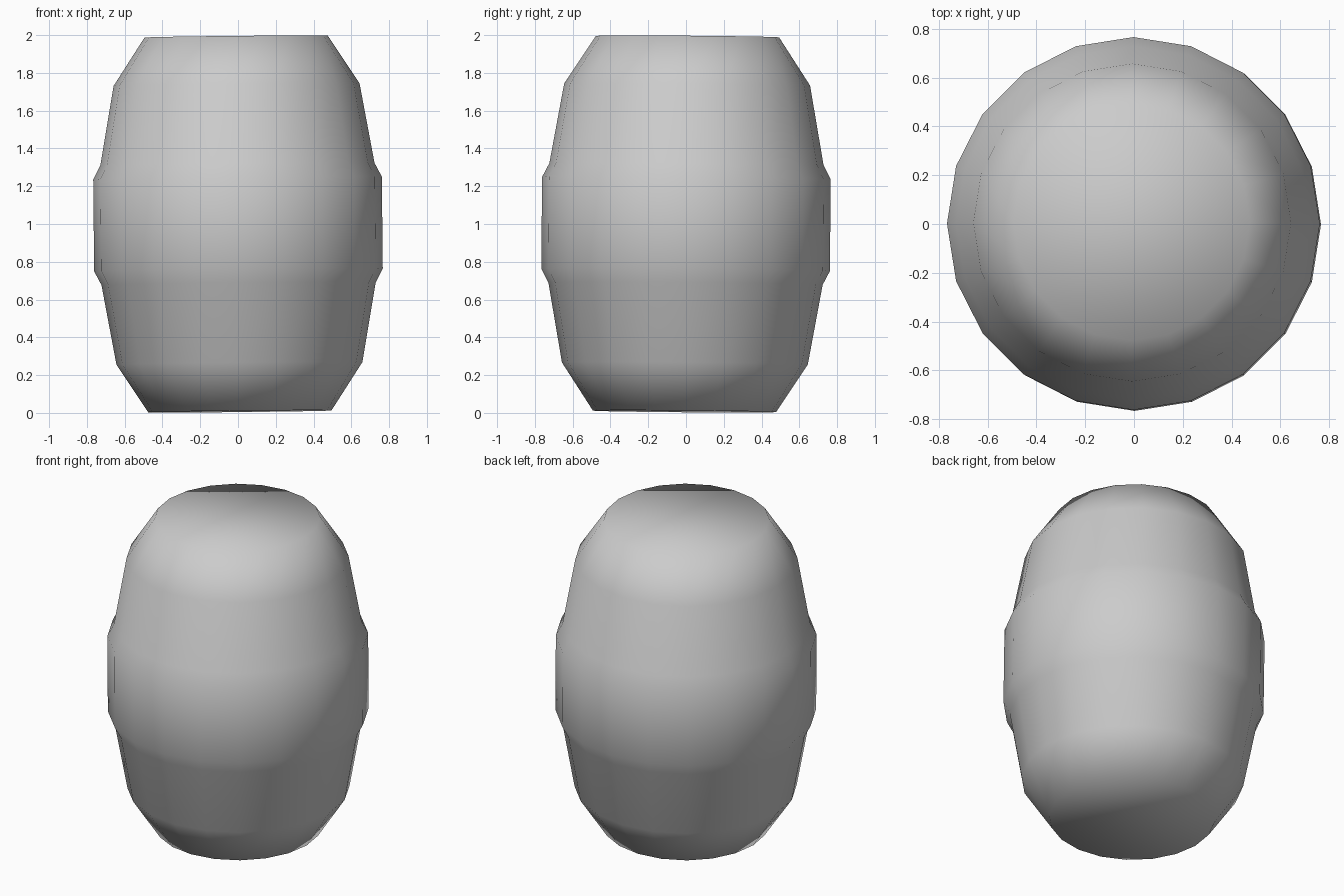
import bpy, bmesh
from math import cos, sin, tau
from mathutils import Matrix, Vector

if "Cube" in bpy.data.objects:
    bpy.data.objects.remove(bpy.data.objects["Cube"])

SIDES = 20

# Upper half of the barrel profile (radius, height from the middle)
half = [(0.764, 0.243), (0.726, 0.316), (0.651, 0.738), (0.485, 0.992)]
profile = [(r, -h) for r, h in reversed(half)] + half

# Barrel body with a raised middle band
bm = bmesh.new()
rings = [[bm.verts.new((r * cos(tau * i / SIDES), r * sin(tau * i / SIDES), h))
          for i in range(SIDES)] for r, h in profile]
for low, high in zip(rings, rings[1:]):
    for i in range(SIDES):
        j = (i + 1) % SIDES
        bm.faces.new((low[i], low[j], high[j], high[i]))

# Flat end caps
bm.faces.new(list(reversed(rings[0])))
bm.faces.new(rings[-1])

# The whole barrel leans very slightly
tilt = Matrix.Rotation(-0.01, 4, 'Y') @ Matrix.Rotation(-0.008, 4, 'X')
bm.transform(Matrix.Translation(Vector((0, 0, 1))) @ tilt)

# Smooth shading throughout
for face in bm.faces:
    face.smooth = True
mesh = bpy.data.meshes.new("barrel")
bm.to_mesh(mesh)
bm.free()
bpy.context.collection.objects.link(bpy.data.objects.new("barrel", mesh))
